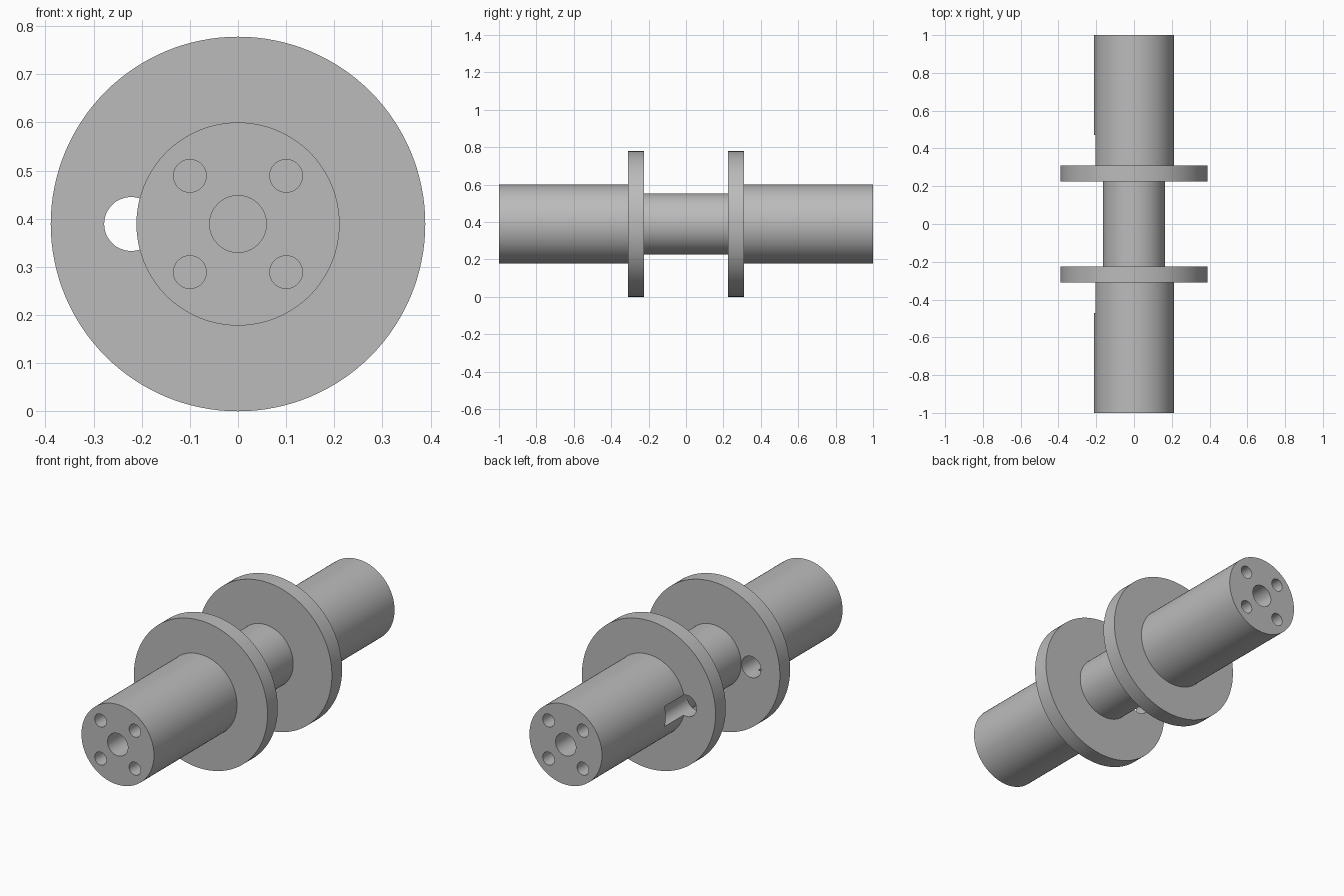
import bpy, bmesh
from math import pi
from mathutils import Matrix, Vector

if "Cube" in bpy.data.objects:
    bpy.data.objects.remove(bpy.data.objects["Cube"], do_unlink=True)

FLANGE_R, SHAFT_R, CORE_R = 0.389, 0.211, 0.164
AXIS_Z = FLANGE_R

steel = bpy.data.materials.new("grey_steel")
steel.use_nodes = True
steel.diffuse_color = (0.5, 0.5, 0.5, 1)
steel.node_tree.nodes["Principled BSDF"].inputs["Base Color"].default_value = (0.5, 0.5, 0.5, 1)


def make_object(name, bm):
    bmesh.ops.recalc_face_normals(bm, faces=bm.faces)
    mesh = bpy.data.meshes.new(name)
    bm.to_mesh(mesh)
    bm.free()
    obj = bpy.data.objects.new(name, mesh)
    bpy.context.collection.objects.link(obj)
    mesh.materials.append(steel)
    return obj


def add_bore(bm, x, z, radius, y0, y1, segments=48):
    """Cylinder along y between y0 and y1."""
    place = Matrix.Translation((x, (y0 + y1) / 2, z)) @ Matrix.Rotation(pi / 2, 4, "X")
    bmesh.ops.create_cone(bm, cap_ends=True, segments=segments, radius1=radius,
                          radius2=radius, depth=abs(y1 - y0), matrix=place)


# Turned body: half profile (radius, y), mirrored and spun about the shaft axis
half = [(CORE_R, 0.225), (FLANGE_R, 0.225), (FLANGE_R, 0.31), (SHAFT_R, 0.31),
        (SHAFT_R, 1.0), (0, 1.0)]
profile = [(r, -y) for r, y in reversed(half)] + half
bm = bmesh.new()
verts = [bm.verts.new((0, y, AXIS_Z + r)) for r, y in profile]
edges = [bm.edges.new(pair) for pair in zip(verts, verts[1:])]
bmesh.ops.spin(bm, geom=verts + edges, cent=(0, 0, AXIS_Z), axis=Vector((0, 1, 0)),
               angle=2 * pi, steps=128)
bmesh.ops.remove_doubles(bm, verts=bm.verts, dist=0.0001)
body = make_object("flanged_shaft", bm)

# Cutters: side hole through both flanges, centre bore and four bolt holes per end
bm = bmesh.new()
add_bore(bm, -0.222, AXIS_Z, 0.056, -0.47, 0.47)
for side in (-1, 1):
    add_bore(bm, 0, AXIS_Z, 0.059, side * 0.6, side * 1.05)
    for dx in (-0.1, 0.1):
        for dz in (-0.1, 0.1):
            add_bore(bm, dx, AXIS_Z + dz, 0.034, side * 0.7, side * 1.05)
cutter = make_object("hole_cutter", bm)
cutter.hide_render = True

cut = body.modifiers.new("holes", "BOOLEAN")
cut.operation = "DIFFERENCE"
cut.solver = "EXACT"
cut.object = cutter

# Apply the cut and shade the turned surfaces smooth
bpy.ops.object.select_all(action="DESELECT")
body.select_set(True)
bpy.context.view_layer.objects.active = body
bpy.ops.object.modifier_apply(modifier=cut.name)
bpy.data.objects.remove(cutter, do_unlink=True)
bpy.ops.object.shade_smooth_by_angle(angle=pi / 6)
